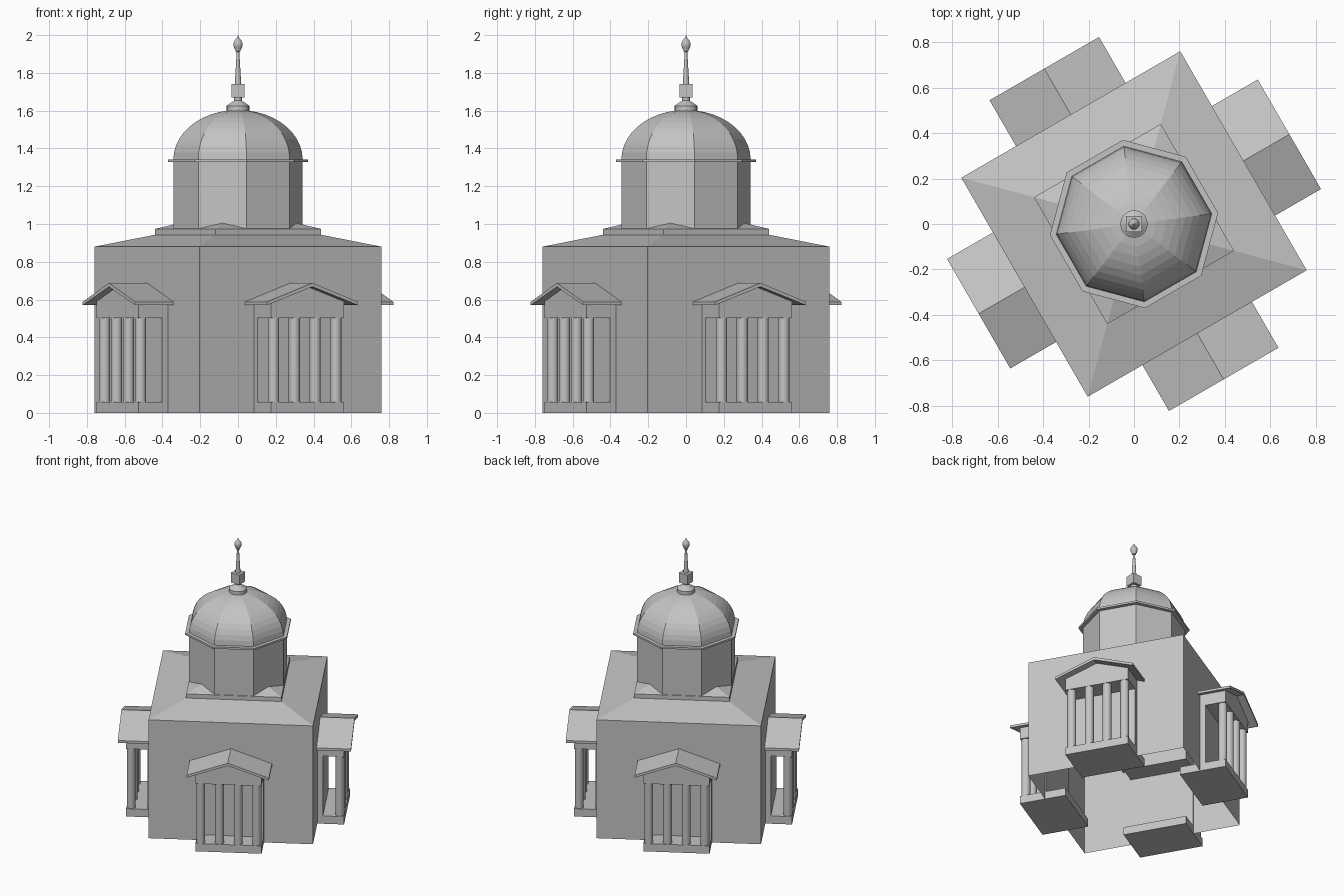
import bpy, bmesh, math
from mathutils import Matrix

if "Cube" in bpy.data.objects:
    bpy.data.objects.remove(bpy.data.objects["Cube"])

TURN = math.radians(30)          # the whole building is turned 30 degrees
stone = bpy.data.materials.new("grey stone")
stone.diffuse_color = (0.55, 0.55, 0.55, 1)
stone.use_nodes = True
stone.node_tree.nodes["Principled BSDF"].inputs["Base Color"].default_value = stone.diffuse_color


def finish(name, bm, rot=0.0, smooth=False):
    bmesh.ops.recalc_face_normals(bm, faces=bm.faces)
    bm.transform(Matrix.Rotation(rot, 4, 'Z'))
    me = bpy.data.meshes.new(name)
    bm.to_mesh(me)
    bm.free()
    me.materials.append(stone)
    ob = bpy.data.objects.new(name, me)
    bpy.context.collection.objects.link(ob)
    if smooth:
        bpy.ops.object.select_all(action='DESELECT')
        ob.select_set(True)
        bpy.context.view_layer.objects.active = ob
        bpy.ops.object.shade_smooth_by_angle(angle=math.radians(35))
    return ob


def add_lathe(bm, profile, sides, phase=0.0, x=0.0, y=0.0, top=True, bottom=True):
    """Stack of regular polygons from (radius, z) pairs."""
    rings = [[bm.verts.new((x + r * math.cos(phase + 2 * math.pi * i / sides),
                            y + r * math.sin(phase + 2 * math.pi * i / sides), z))
              for i in range(sides)] for r, z in profile]
    for a, b in zip(rings, rings[1:]):
        for i in range(sides):
            j = (i + 1) % sides
            bm.faces.new((a[i], a[j], b[j], b[i]))
    if bottom:
        bm.faces.new(rings[0][::-1])
    if top:
        bm.faces.new(rings[-1])


def lathe(name, profile, sides, phase=0.0, smooth=False, **caps):
    bm = bmesh.new()
    add_lathe(bm, profile, sides, phase, **caps)
    return finish(name, bm, 0.0, smooth)


def prism(name, outline, d0, d1, rot):
    """Extrude an (x, z) outline from distance d0 to d1 towards the front."""
    bm = bmesh.new()
    a = [bm.verts.new((x, -d0, z)) for x, z in outline]
    b = [bm.verts.new((x, -d1, z)) for x, z in outline]
    n = len(a)
    for i in range(n):
        j = (i + 1) % n
        bm.faces.new((a[i], a[j], b[j], b[i]))
    bm.faces.new(a)
    bm.faces.new(b[::-1])
    return finish(name, bm, rot)


def rect(w, z0, z1):
    return [(-w, z0), (w, z0), (w, z1), (-w, z1)]


# Main block with open underside, hipped roof and square plinth under the drum
R2 = math.sqrt(2)
SQ = TURN + math.pi / 4
lathe("main_block", [(0.556 * R2, 0), (0.556 * R2, 0.88), (0.322 * R2, 0.943)],
      4, SQ, bottom=False)
lathe("drum_plinth", [(0.322 * R2, 0.943), (0.322 * R2, 0.974), (0.2 * R2, 1.013)],
      4, SQ, bottom=False)

# Eight-sided drum, cornice and dome
OCT = math.radians(7.5)
lathe("drum", [(0.345, 0.96), (0.345, 1.335)], 8, OCT)
lathe("cornice", [(0.373, 1.328), (0.373, 1.342)], 8, OCT)
steps = 10
dome = [(0.345 * math.cos(t), 1.342 + 0.262 * math.sin(t))
        for t in (math.radians(81) * i / steps for i in range(steps + 1))]
lathe("dome", dome, 8, OCT)

# Lantern and finial
lathe("lantern_base", [(0.06, 1.59), (0.06, 1.626), (0.028, 1.647), (0.02, 1.655),
                       (0.02, 1.68)], 24, smooth=True)
lathe("lantern_block", [(0.035 * R2, 1.67), (0.035 * R2, 1.742)], 4, math.pi / 4)
lathe("spire", [(0.017, 1.74), (0.007, 1.91), (0.014, 1.916), (0.014, 1.922),
                (0.02, 1.932), (0.025, 1.95), (0.022, 1.964), (0.014, 1.976),
                (0.005, 1.986), (0.001, 2.0)], 16, smooth=True)

# Four identical porticos
W = 0.224
for k in range(4):
    rot = TURN + k * math.pi / 2
    n = f"_{k + 1}"
    prism("portico_base" + n, rect(W, 0, 0.058), 0.41, 0.737, rot)
    prism("portico_back_wall" + n, rect(W, 0.058, 0.503), 0.55, 0.594, rot)
    prism("portico_gable" + n,
          [(-W, 0.503), (W, 0.503), (W, 0.591), (0, 0.67), (-W, 0.591)],
          0.41, 0.737, rot)
    prism("portico_roof" + n,
          [(-0.278, 0.57), (0, 0.668), (0.278, 0.57),
           (0.278, 0.588), (0, 0.688), (-0.278, 0.588)], 0.37, 0.789, rot)
    bm = bmesh.new()
    for i in range(4):
        add_lathe(bm, [(0.03, 0.058), (0.03, 0.503)], 20,
                  x=-0.19 + i * 0.38 / 3, y=-0.706)
    finish("portico_columns" + n, bm, rot, smooth=True)
